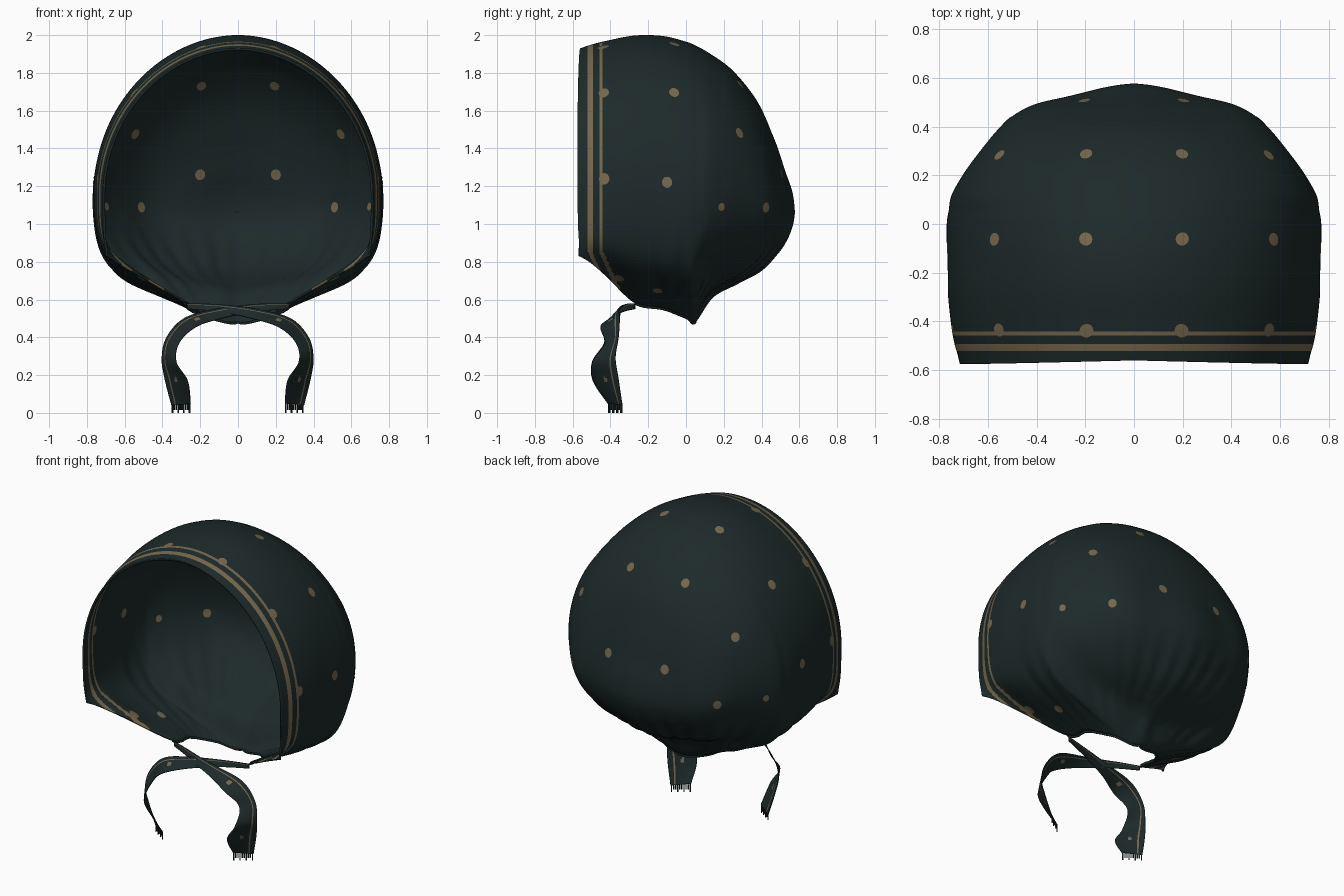
import bpy, bmesh, math
from mathutils import Vector
from mathutils.bvhtree import BVHTree

cube = bpy.data.objects.get("Cube")
if cube:
    bpy.data.objects.remove(cube, do_unlink=True)


def material(name, rgb):
    m = bpy.data.materials.new(name)
    m.use_nodes = True
    m.diffuse_color = (*rgb, 1)
    bsdf = next(n for n in m.node_tree.nodes if n.type == "BSDF_PRINCIPLED")
    bsdf.inputs["Base Color"].default_value = (*rgb, 1)
    bsdf.inputs["Roughness"].default_value = 0.9
    return m


CLOTH = material("dark teal cloth", (0.0125, 0.0225, 0.023))
GOLD = material("dull gold print", (0.18, 0.137, 0.078))


def spline(keys, t):
    """Smooth value at position t along a list of key tuples."""
    n = len(keys)
    i = min(int(t), n - 2)
    f = t - i
    a, b, c, d = (Vector(keys[min(max(k, 0), n - 1)]) for k in range(i - 1, i + 3))
    return b + 0.5 * f * (c - a + f * (2 * a - 5 * b + 4 * c - d + f * (3 * (b - c) + d - a)))


def clamp(v):
    return max(0.0, min(1.0, v))


def sheet(point, rows, cols):
    """Smooth grid of faces through point(row, col)."""
    bm = bmesh.new()
    vs = [[bm.verts.new(point(i, j)) for j in range(cols + 1)] for i in range(rows + 1)]
    for i in range(rows):
        for j in range(cols):
            f = bm.faces.new((vs[i][j], vs[i][j + 1], vs[i + 1][j + 1], vs[i + 1][j]))
            f.smooth = True
    return bm


def make_object(name, bm, thickness=0):
    mesh = bpy.data.meshes.new(name)
    for m in (CLOTH, GOLD):
        mesh.materials.append(m)
    bm.to_mesh(mesh)
    bm.free()
    obj = bpy.data.objects.new(name, mesh)
    bpy.context.collection.objects.link(obj)
    if thickness:
        mod = obj.modifiers.new("cloth thickness", "SOLIDIFY")
        mod.thickness = thickness
        mod.offset = -1


# Cap sections from front to back: y, top z, half width, hem x, hem z
SECTIONS = [
    (-.56, 1.93, .715, .70, .83), (-.5, 1.95, .735, .64, .79),
    (-.42, 1.97, .75, .52, .72), (-.27, 1.998, .765, .28, .58),
    (-.12, 1.995, .765, .26, .55), (0, 1.965, .76, .16, .505),
    (.05, 1.945, .755, 0, .48), (.13, 1.9, .745, 0, .61),
    (.25, 1.81, .68, 0, .68), (.38, 1.645, .56, 0, .75),
    (.47, 1.44, .44, 0, .84), (.52, 1.28, .32, 0, .91),
    (.555, 1.17, .17, 0, .99), (.567, 1.06, 0, 0, 1.06)]
STEPS, COLS, THICK = 10, 200, 0.012


def cap_point(t, s):
    """Point on the cap: t runs front to back, s from right hem over the top to left hem."""
    y, top, width, hem_x, hem_z = spline(SECTIONS, t)
    hem_x, width = max(0, hem_x), max(0, width)
    mid = 1.15 - 0.09 * clamp((y - .35) / .22)
    h = abs(s)
    if h < 0.6:
        a = h / 0.6 * math.pi / 2
        x, z = width * math.sin(a) ** 1.03, mid + (top - mid) * math.cos(a)
    else:
        # Straight cheek that turns in to the neck; rounder towards the back
        u = (h - 0.6) / 0.4
        v, back, drop = 1 - u, clamp(y / .3), mid - hem_z
        turn_x = hem_x + (.7 - .15 * back) * (width - hem_x)
        x = v * v * (v + 3 * u) * width + 3 * v * u * u * turn_x + u ** 3 * hem_x
        z = mid - drop * (3 * v * v * u * (.75 - .2 * back)
                          + 3 * v * u * u * (.68 + .32 * back) + u ** 3)
    x = math.copysign(x, s)
    # Gathers that deepen towards the neck and fade at the hem
    phi = math.atan2(x, y + .15)
    r = clamp((y + .3) / .3) * clamp((z - .48) / .2) * (
        .01 * clamp((1.0 - z) / .3) * math.cos(34 * phi)
        + .01 * clamp((1.5 - z) / .4) * math.cos(9 * phi))
    # Rim bows forward at the cheeks
    y -= .015 * clamp((-.53 - y) / .03) * math.sin(math.pi * h)
    return Vector((x + r * math.sin(phi), y + r * math.cos(phi), z))


cap = sheet(lambda i, j: cap_point(i / STEPS, j * 2 / COLS - 1),
            STEPS * (len(SECTIONS) - 1), COLS)
bmesh.ops.remove_doubles(cap, verts=cap.verts, dist=0.0005)
tree = BVHTree.FromBMesh(cap)

# Two printed stripes behind the rim
for f in cap.faces:
    c = f.calc_center_median()
    d = c.y + .56 - .45 * max(0, .85 - c.z)
    if .042 < d < .064 or .1 < d < .124:
        f.material_index = 1
make_object("bonnet_cap", cap, THICK)

# Printed dots on both sides of the cloth: x, y, z, radius
DOTS = [(.2, -.06, 1.96, .03), (.59, -.06, 1.71, .03), (.76, -.1, 1.22, .03),
        (.2, .3, 1.75, .029), (.55, .28, 1.48, .029), (.2, .49, 1.26, .03),
        (.5, .4, 1.09, .028), (.71, .19, 1.09, .022), (.19, -.434, 1.92, .031),
        (.55, -.434, 1.69, .031), (.75, -.434, 1.24, .031), (.52, -.36, .69, .033),
        (.45, -.15, .65, .029)]
dots = bmesh.new()
for x, y, z, radius in DOTS:
    for side in (1, -1):
        centre, normal, _, _ = tree.find_nearest(Vector((x * side, y, z)))
        across = normal.cross(Vector((0, 0, 1))).normalized()
        up = across.cross(normal)
        for lift in (.002, -THICK - .002):
            hub = dots.verts.new(centre + normal * lift)
            ring = []
            for k in range(14):
                a = k * math.tau / 14
                p = centre + radius * (.9 * math.cos(a) * across + math.sin(a) * up)
                ring.append(dots.verts.new(tree.find_nearest(p)[0] + normal * lift))
            for k in range(14):
                face = dots.faces.new((hub, ring[k], ring[(k + 1) % 14]))
                face.normal_update()
                if face.normal.dot(normal) * lift < 0:
                    face.normal_flip()
                face.material_index = 1
make_object("printed_dots", dots)

# Drawstring casing round the neck edge
path = [cap_point(3 + k / 10, 1) for k in range(31)]
path += [Vector((-p.x, p.y, p.z)) for p in reversed(path[:-1])]
curve = bpy.data.curves.new("neck_casing", "CURVE")
curve.dimensions = "3D"
curve.bevel_depth = 0.007
curve.bevel_resolution = 3
curve.use_fill_caps = True
line = curve.splines.new("POLY")
line.points.add(len(path) - 1)
for p, co in zip(line.points, path):
    p.co = (*co, 1)
curve.materials.append(CLOTH)
bpy.context.collection.objects.link(bpy.data.objects.new("neck_casing", curve))

# Tie ribbons: outer and inner edges from the neck, across the front and down
OUTER = [(.27, -.27, .58), (.1, -.31, .575), (-.1, -.34, .55), (-.28, -.35, .5),
         (-.375, -.36, .4), (-.4, -.375, .29), (-.385, -.36, .18), (-.35, -.34, .04)]
INNER = [(.27, -.27, .55), (.1, -.33, .535), (-.08, -.39, .5), (-.22, -.45, .455),
         (-.31, -.43, .37), (-.325, -.495, .27), (-.265, -.49, .17), (-.25, -.41, .05)]
R_ROWS, R_COLS = 84, 16


def ribbon(name, side, lift):
    def point(i, j):
        t = i / 12
        p = spline(OUTER, t).lerp(spline(INNER, t), j / R_COLS)
        # The upper ribbon passes in front at the crossing
        p.y -= lift * math.exp(-(t - 1.6) ** 2)
        return Vector((p.x * side, p.y, p.z))

    bm = sheet(point, R_ROWS, R_COLS)
    spots = [point(r, 8) for r in (33, 72)]
    for k, f in enumerate(bm.faces):
        c = f.calc_center_median()
        if k % R_COLS == 3 or any((c - p).length < .016 for p in spots):
            f.material_index = 1
    # Frayed threads at the end
    for k in range(10):
        top = point(R_ROWS, 0).lerp(point(R_ROWS, R_COLS), (k + .5) / 10)
        low = Vector((top.x, top.y, 0.0 if k % 3 == 0 else .015))
        w = Vector((.0025 * side, -.0025, 0))
        bm.faces.new([bm.verts.new(v) for v in (top - w, top + w, low + w, low - w)])
    make_object(name, bm, 0.005)


ribbon("right_tie_ribbon", 1, 0.0)
ribbon("left_tie_ribbon", -1, 0.02)
